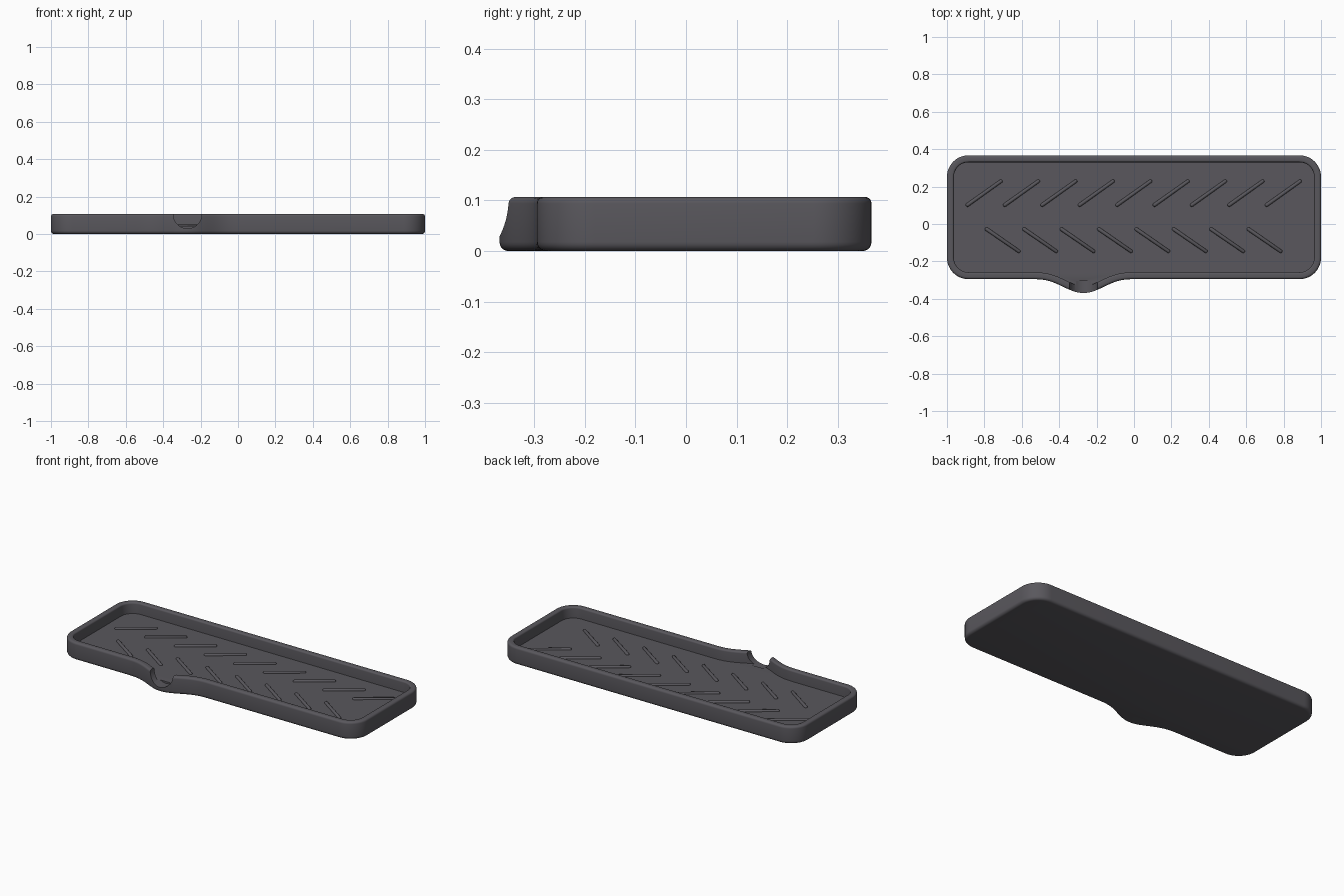
import bpy, bmesh
from math import sin, cos, pi, radians, atan2, hypot
from mathutils import Vector, Matrix

cube = bpy.data.objects.get("Cube")
if cube:
    bpy.data.objects.remove(cube, do_unlink=True)

X, BACK, FRONT = 1.0, 0.367, -0.295      # tray footprint
CORNER, WALL = 0.115, 0.037
HEIGHT, FLOOR = 0.107, 0.04
SPOUT_X, SPOUT_HALF, SPOUT_OUT = -0.27, 0.28, 0.074

grey = bpy.data.materials.new("charcoal_grey")
grey.use_nodes = True
colour = (0.100, 0.096, 0.109, 1)
grey.diffuse_color = colour
grey.node_tree.nodes["Principled BSDF"].inputs["Base Color"].default_value = colour


def make_object(name, bm):
    bmesh.ops.recalc_face_normals(bm, faces=bm.faces)
    mesh = bpy.data.meshes.new(name)
    bm.to_mesh(mesh)
    bm.free()
    mesh.materials.append(grey)
    obj = bpy.data.objects.new(name, mesh)
    bpy.context.collection.objects.link(obj)
    return obj


def activate(obj):
    bpy.ops.object.select_all(action='DESELECT')
    obj.select_set(True)
    bpy.context.view_layer.objects.active = obj


def spout_y(x):
    t = min(abs(x - SPOUT_X) / SPOUT_HALF, 1)
    return FRONT - SPOUT_OUT * (0.5 + 0.5 * cos(pi * t)) ** 1.5


def outline():
    """Points and outward normals, counter-clockwise from the spout."""
    pts = []
    for i in range(49):
        x = SPOUT_X + SPOUT_HALF * (i / 24 - 1)
        slope = (spout_y(x + 0.001) - spout_y(x - 0.001)) / 0.002
        pts.append((Vector((x, spout_y(x))), Vector((slope, -1)).normalized()))
    corners = [(X, FRONT, 1, -1), (X, BACK, 1, 1), (-X, BACK, -1, 1), (-X, FRONT, -1, -1)]
    for k, (cx, cy, sx, sy) in enumerate(corners):
        centre = Vector((cx - sx * CORNER, cy - sy * CORNER))
        for j in range(13):
            a = radians(-90 + 90 * k + 7.5 * j)
            n = Vector((cos(a), sin(a)))
            pts.append((centre + n * CORNER, n))
    return pts


def rounding(inset, z, r, start, end):
    """Quarter round in the wall section, as (inset, height) pairs."""
    return [(inset + r * cos(a), z + r * sin(a))
            for a in (radians(start + (end - start) * i / 5) for i in range(6))]


# Tray shell: wall section swept round the outline
section = (rounding(0.018, 0.018, 0.018, 270, 180)
           + rounding(0.013, HEIGHT - 0.013, 0.013, 180, 90)
           + rounding(WALL - 0.01, HEIGHT - 0.01, 0.01, 90, 0)
           + [(WALL, FLOOR)])
bm = bmesh.new()
rings = [[bm.verts.new((*(p - n * inset), z)) for p, n in outline()] for inset, z in section]
for low, high in zip(rings, rings[1:]):
    for i in range(len(low)):
        j = (i + 1) % len(low)
        bm.faces.new((low[i], low[j], high[j], high[i]))
bm.faces.new(rings[0])
bm.faces.new(rings[-1])
tray = make_object("tray", bm)

# Round pouring notch cut through the spout
bm = bmesh.new()
bmesh.ops.create_cone(bm, cap_ends=True, segments=48, radius1=0.076, radius2=0.076, depth=0.2,
                      matrix=Matrix.Translation((SPOUT_X, -0.406, 0.105)) @ Matrix.Rotation(pi / 2, 4, 'X'))
cutter = make_object("notch_cutter", bm)
cutter.hide_render = True
cut = tray.modifiers.new("notch", 'BOOLEAN')
cut.operation, cut.solver, cut.object = 'DIFFERENCE', 'EXACT', cutter
activate(tray)
bpy.ops.object.modifier_apply(modifier=cut.name)
bpy.data.objects.remove(cutter, do_unlink=True)
bpy.ops.object.shade_smooth_by_angle(angle=radians(35))


# Raised drainage ribs: capsules half sunk into the floor
def rib_row(name, count, first, last):
    bm = bmesh.new()
    dx, dy = last[0] - first[0], last[1] - first[1]
    for k in range(count):
        made = bmesh.ops.create_uvsphere(bm, u_segments=12, v_segments=8, radius=0.01,
                                         matrix=Matrix.Rotation(pi / 2, 4, 'Y'))["verts"]
        for v in made:
            if v.co.x > 0.0001:
                v.co.x += hypot(dx, dy)
        place = Matrix.Translation((first[0] + 0.2 * k, first[1], FLOOR))
        bmesh.ops.transform(bm, matrix=place @ Matrix.Rotation(atan2(dy, dx), 4, 'Z'), verts=made)
    activate(make_object(name, bm))
    bpy.ops.object.shade_smooth_by_angle(angle=radians(40))


rib_row("back_ribs", 9, (-0.89, 0.102), (-0.713, 0.228))
rib_row("front_ribs", 8, (-0.787, -0.028), (-0.617, -0.145))
